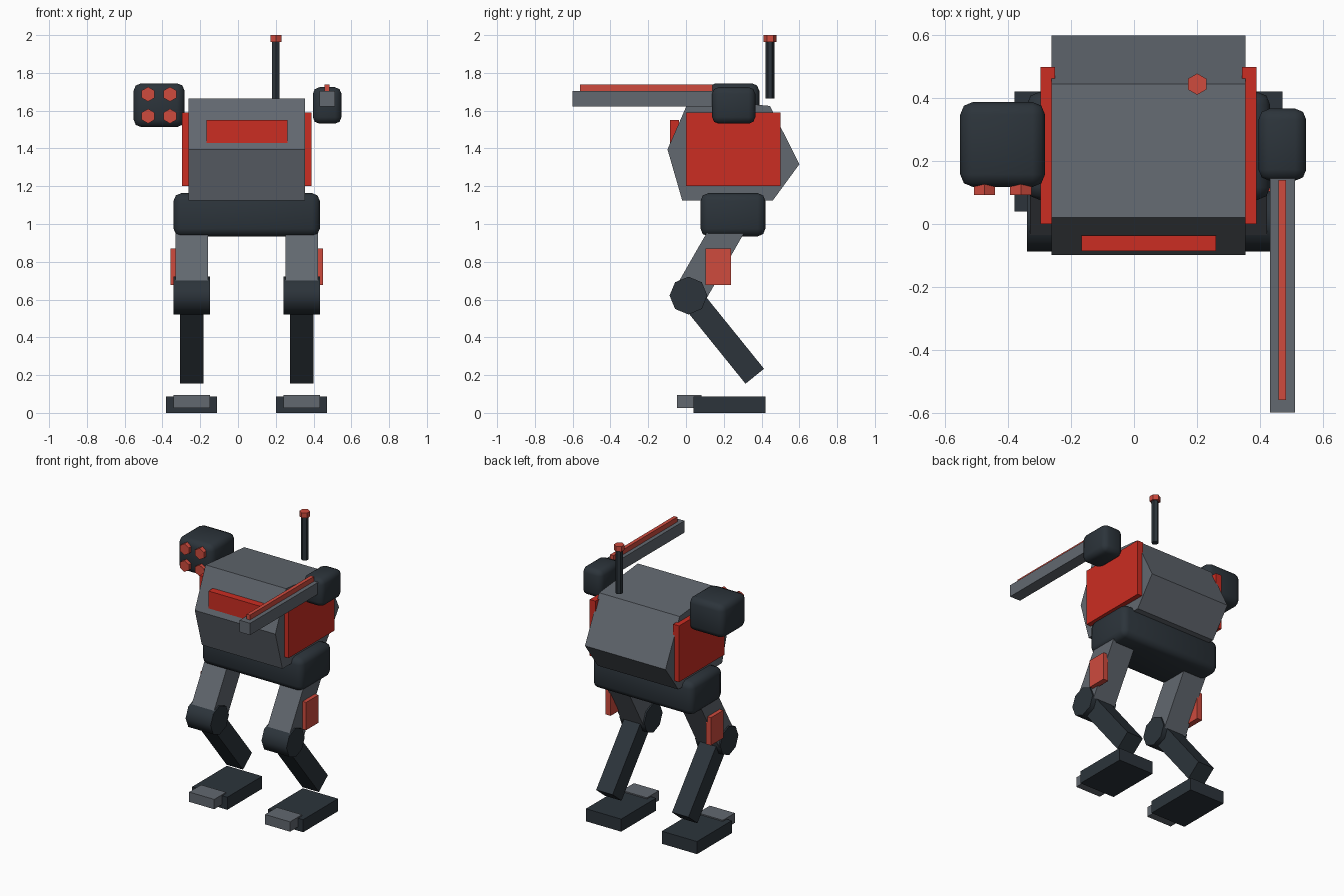
import bpy, math
from mathutils import Vector

if "Cube" in bpy.data.objects:
    bpy.data.objects.remove(bpy.data.objects["Cube"])

CX = 0.046  # centre line of hull and legs


def material(name, rgb):
    m = bpy.data.materials.new(name)
    m.diffuse_color = (*rgb, 1)
    m.use_nodes = True
    m.node_tree.nodes["Principled BSDF"].inputs["Base Color"].default_value = m.diffuse_color
    return m


GREY = material("armour grey", (0.122, 0.138, 0.160))
DARK = material("dark steel", (0.025, 0.034, 0.043))
RED = material("panel red", (0.60, 0.026, 0.016))
LIGHT_RED = material("accent red", (0.62, 0.070, 0.048))


def smooth(ob, degrees):
    bpy.ops.object.select_all(action='DESELECT')
    ob.select_set(True)
    bpy.context.view_layer.objects.active = ob
    bpy.ops.object.shade_smooth_by_angle(angle=math.radians(degrees))


def finish(ob, name, mat):
    ob.name = name
    ob.data.materials.append(mat)
    return ob


def box(name, x, y, z, mat, bevel=0):
    """Box from (min, max) ranges, optionally with rounded edges."""
    bpy.ops.mesh.primitive_cube_add(size=1)
    ob = bpy.context.object
    for v in ob.data.vertices:
        v.co = [r[0] + (c + 0.5) * (r[1] - r[0]) for c, r in zip(v.co, (x, y, z))]
    if bevel:
        mod = ob.modifiers.new("rounding", 'BEVEL')
        mod.width, mod.segments = bevel, 2
        bpy.ops.object.modifier_apply(modifier=mod.name)
        smooth(ob, 50)
    return finish(ob, name, mat)


def strut(name, x, a, b, width, mat):
    """Square bar between two (y, z) points in a side plane."""
    d = Vector((0, b[0] - a[0], b[1] - a[1]))
    bpy.ops.mesh.primitive_cube_add(
        size=1, location=(x, (a[0] + b[0]) / 2, (a[1] + b[1]) / 2),
        rotation=(math.atan2(-d.y, d.z), 0, 0))
    ob = bpy.context.object
    ob.scale = (width, width, d.length)
    return finish(ob, name, mat)


def cylinder(name, sides, r, depth, loc, mat, rot=(0, 0, 0)):
    bpy.ops.mesh.primitive_cylinder_add(vertices=sides, radius=r, depth=depth,
                                        location=loc, rotation=rot)
    return finish(bpy.context.object, name, mat)


# Hull: six-sided side profile extruded across x
profile = [(-0.02, 1.125), (-0.098, 1.395), (0.02, 1.665),
           (0.445, 1.625), (0.60, 1.316), (0.46, 1.125)]
n = len(profile)
verts = [(CX + s * 0.309, y, z) for s in (-1, 1) for y, z in profile]
faces = [list(range(n)), list(range(2 * n - 1, n - 1, -1))]
faces += [[i, i + n, (i + 1) % n + n, (i + 1) % n] for i in range(n)]
mesh = bpy.data.meshes.new("hull")
mesh.from_pydata(verts, [], faces)
hull = bpy.data.objects.new("hull", mesh)
bpy.context.collection.objects.link(hull)
finish(hull, "hull", GREY)

# Hull front panel and pelvis
box("front_panel", (-0.167, 0.261), (-0.086, -0.036), (1.43, 1.55), RED)
box("pelvis", (CX - 0.387, CX + 0.387), (0.077, 0.42), (0.935, 1.163), DARK, 0.04)

# Mirrored parts: side armour and legs
for side, s in (("left", -1), ("right", 1)):
    def span(a, b):
        return sorted((CX + s * a, CX + s * b))
    box(side + "_side_armour", span(0.298, 0.343), (0, 0.5), (1.2, 1.59), RED)
    x = CX + s * 0.291
    strut(side + "_thigh", x, (0.035, 0.65), (0.25, 1.025), 0.172, GREY)
    box(side + "_thigh_plate", span(0.365, 0.404), (0.103, 0.238), (0.677, 0.87), LIGHT_RED)
    knee = cylinder(side + "_knee", 8, 0.1, 0.192, (x, 0.013, 0.621), DARK,
                    (0, math.pi / 2, 0))
    smooth(knee, 50)
    strut(side + "_shin", x, (0.02, 0.62), (0.364, 0.194), 0.126, DARK)
    box(side + "_foot", (x - 0.135, x + 0.135), (0.04, 0.422), (0, 0.087), DARK)
    box(side + "_toe", (x - 0.096, x + 0.096), (-0.048, 0.083), (0.027, 0.095), GREY)

# Launcher pod with four hexagonal tubes
box("launcher_pod", (-0.553, -0.283), (0.118, 0.388), (1.513, 1.745), DARK, 0.04)
for i, x in enumerate((-0.476, -0.36)):
    for j, z in enumerate((1.571, 1.687)):
        cylinder(f"launch_tube_{i}{j}", 6, 0.039, 0.06, (x, 0.122, z), LIGHT_RED,
                 (math.pi / 2, 0, 0))

# Gun pod with long barrel and top stripe
box("gun_pod", (0.396, 0.548), (0.138, 0.367), (1.531, 1.724), DARK, 0.035)
box("gun_barrel", (0.432, 0.513), (-0.6, 0.16), (1.622, 1.704), GREY)
box("barrel_rail", (0.459, 0.484), (-0.56, 0.14), (1.695, 1.738), LIGHT_RED)

# Antenna and its cap
cylinder("antenna", 6, 0.023, 0.31, (0.201, 0.445, 1.82), DARK)
cylinder("antenna_cap", 6, 0.034, 0.036, (0.201, 0.445, 1.982), LIGHT_RED)
